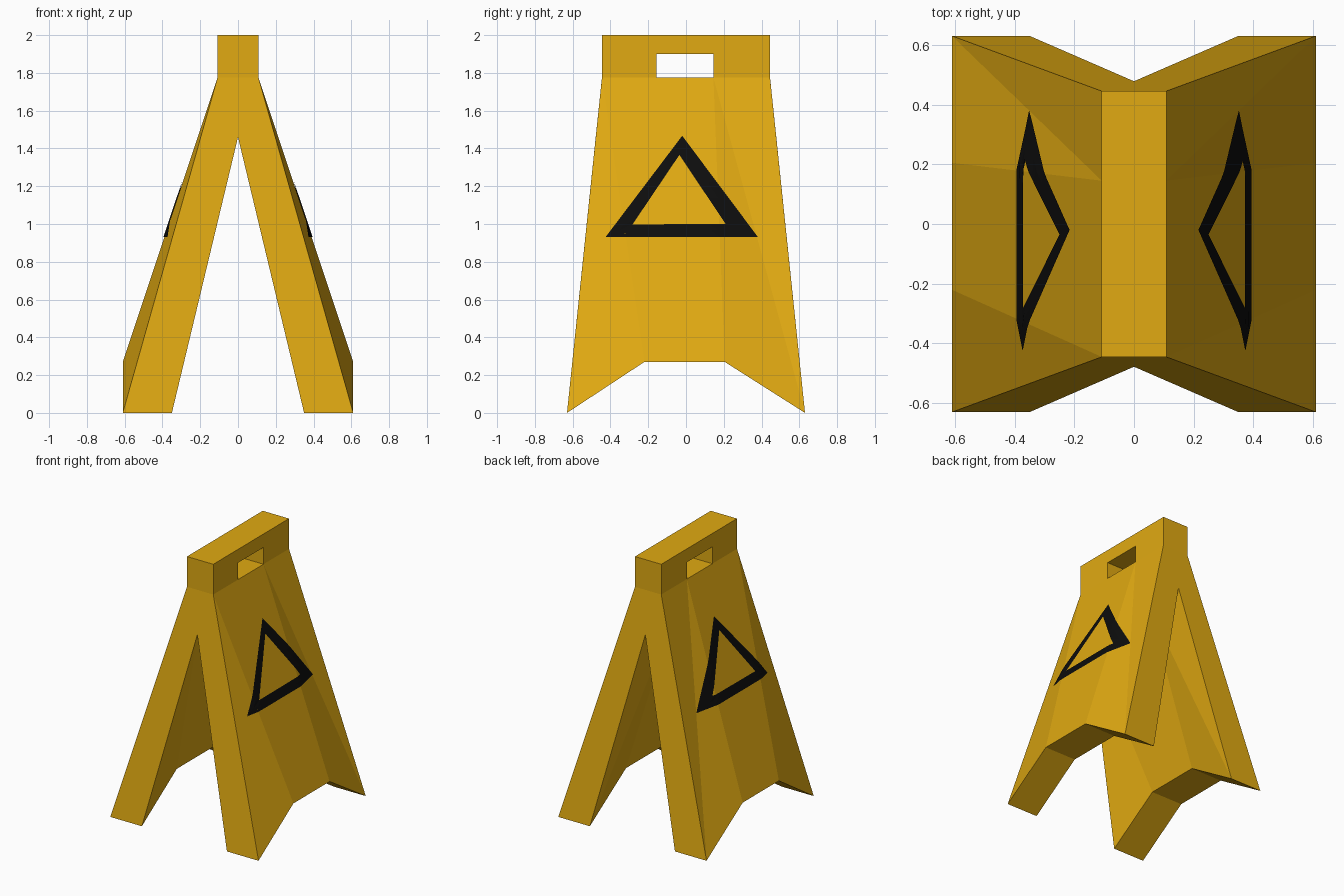
import bpy, bmesh
from mathutils import Vector
from mathutils.bvhtree import BVHTree

if "Cube" in bpy.data.objects:
    bpy.data.objects.remove(bpy.data.objects["Cube"])


def material(name, color):
    m = bpy.data.materials.new(name)
    m.diffuse_color = color
    m.use_nodes = True
    m.node_tree.nodes["Principled BSDF"].inputs["Base Color"].default_value = m.diffuse_color
    return m


def make_object(name, bm, mat):
    bmesh.ops.remove_doubles(bm, verts=bm.verts, dist=0.0005)
    me = bpy.data.meshes.new(name)
    bm.to_mesh(me)
    me.materials.append(mat)
    ob = bpy.data.objects.new(name, me)
    bpy.context.collection.objects.link(ob)
    return ob


def face(bm, *pts):
    bm.faces.new([bm.verts.new(p) for p in pts])


# Cross-section points: (half width, heights at 4 stations, y at 4 stations)
FOOT_Z = (0, 0.27, 0.27, 0)
FOOT_Y = (-0.63, -0.22, 0.205, 0.63)
TOP_Y = (-0.445, -0.155, 0.145, 0.445)
SECTION = {
    "foot": (0.61, FOOT_Z, FOOT_Y),
    "inner": (0.35, FOOT_Z, FOOT_Y),
    "shoulder": (0.108, (1.775,) * 4, TOP_Y),
    "grip": (0.108, (1.9,) * 4, TOP_Y),
    "top": (0.108, (2.0,) * 4, TOP_Y),
    "apex": (0.0, (1.46,) * 4, (-0.478, -0.169, 0.158, 0.478)),
}


def pt(key, side, i):
    x, zs, ys = SECTION[key]
    return Vector((side * x, ys[i], zs[i]))


# Folding board: two splayed panels joined by a carrying handle
bm = bmesh.new()
for i in range(3):
    j = i + 1
    for s in (1, -1):
        # outer and inner panel skins, split along one diagonal
        for hi, lo in (("shoulder", "foot"), ("apex", "inner")):
            face(bm, pt(hi, s, i), pt(hi, s, j), pt(lo, s, j))
            face(bm, pt(hi, s, i), pt(lo, s, j), pt(lo, s, i))
        # underside of the leg
        face(bm, pt("foot", s, i), pt("foot", s, j), pt("inner", s, j), pt("inner", s, i))
        # handle sides, leaving the middle grip slot open
        if i != 1:
            face(bm, pt("shoulder", s, i), pt("shoulder", s, j), pt("grip", s, j), pt("grip", s, i))
        face(bm, pt("grip", s, i), pt("grip", s, j), pt("top", s, j), pt("top", s, i))
    face(bm, pt("top", 1, i), pt("top", 1, j), pt("top", -1, j), pt("top", -1, i))

# Grip slot walls
for key in ("shoulder", "grip"):
    face(bm, pt(key, 1, 1), pt(key, 1, 2), pt(key, -1, 2), pt(key, -1, 1))
for i in (1, 2):
    face(bm, pt("shoulder", 1, i), pt("grip", 1, i), pt("grip", -1, i), pt("shoulder", -1, i))

# End caps
for i in (0, 3):
    for s in (1, -1):
        face(bm, pt("foot", s, i), pt("shoulder", s, i), pt("apex", s, i), pt("inner", s, i))
    face(bm, pt("shoulder", 1, i), pt("shoulder", -1, i), pt("apex", 1, i))
    for lo, hi in (("shoulder", "grip"), ("grip", "top")):
        face(bm, pt(lo, 1, i), pt(hi, 1, i), pt(hi, -1, i), pt(lo, -1, i))
bmesh.ops.remove_doubles(bm, verts=bm.verts, dist=0.0005)
bmesh.ops.recalc_face_normals(bm, faces=bm.faces)
tree = BVHTree.FromBMesh(bm)
make_object("folding_board", bm, material("yellow_plastic", (0.75, 0.4, 0.006, 1)))

# Warning triangles: flat ring draped over each panel
OUTER = [Vector(p) for p in ((-0.425, 0.932), (0.38, 0.932), (-0.02, 1.467))]
INNER = [Vector(p) for p in ((-0.283, 0.998), (0.21, 1.0), (-0.035, 1.366))]
black = material("black_paint", (0.004, 0.004, 0.004, 1))
STEPS = 16


def drape(p, side):
    hit = tree.ray_cast(Vector((side * 2, p.x, p.y)), Vector((-side, 0, 0)))[0]
    return hit + Vector((side * 0.005, 0, 0))


for side, name in ((1, "right_warning_triangle"), (-1, "left_warning_triangle")):
    bm = bmesh.new()
    for k in range(3):
        n = (k + 1) % 3
        for a in range(STEPS):
            t0, t1 = a / STEPS, (a + 1) / STEPS
            for w0, w1 in ((0, 0.5), (0.5, 1)):
                quad = []
                for t, w in ((t0, w0), (t1, w0), (t1, w1), (t0, w1)):
                    o = OUTER[k].lerp(OUTER[n], t)
                    q = INNER[k].lerp(INNER[n], t)
                    quad.append(drape(o.lerp(q, w), side))
                face(bm, *(quad if side > 0 else quad[::-1]))
    make_object(name, bm, black)
